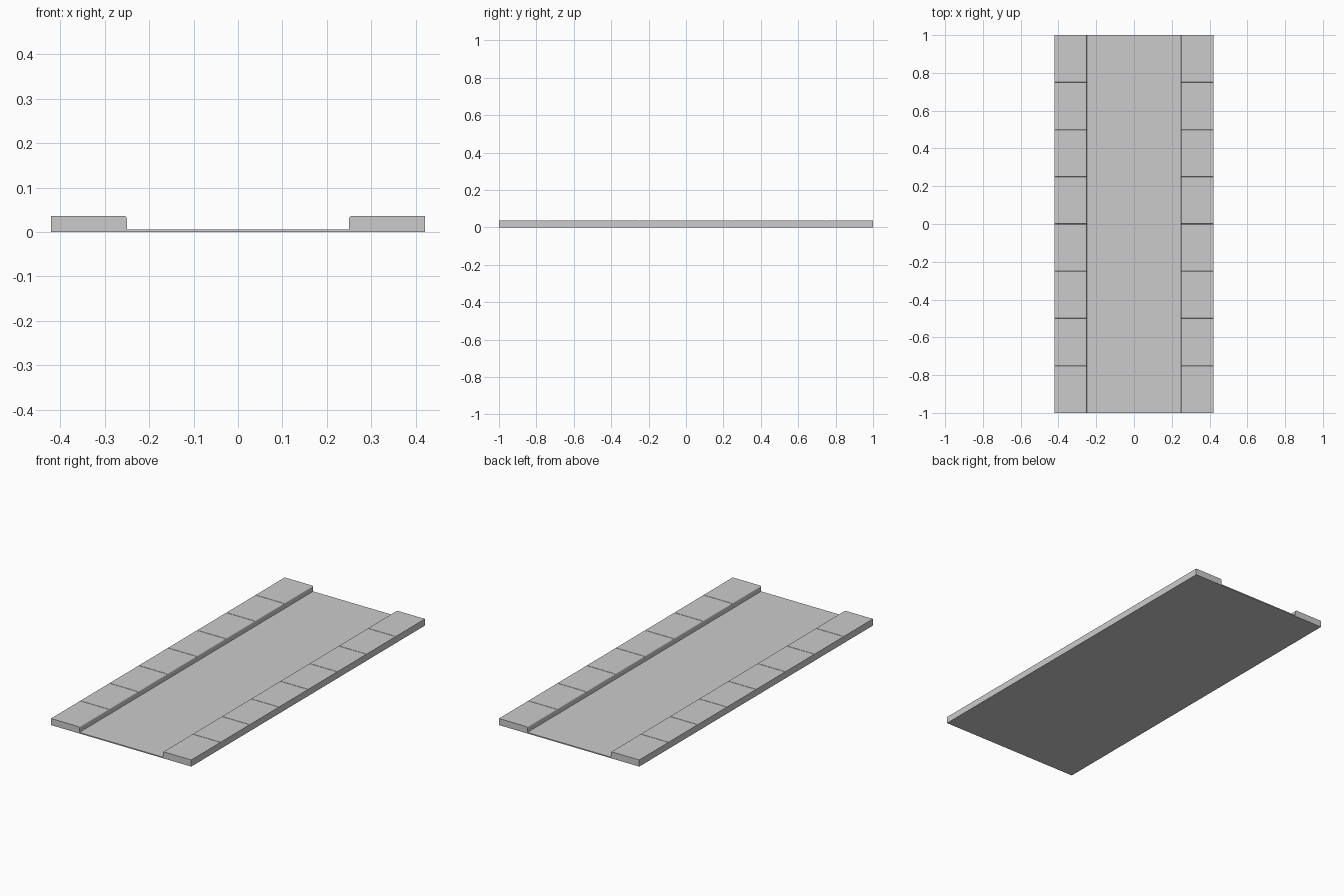
import bpy, bmesh, math

if "Cube" in bpy.data.objects:
    bpy.data.objects.remove(bpy.data.objects["Cube"])

HALF_L, HALF_W, KERB_X = 1.0, 0.42, 0.25
ROAD_Z, WALK_Z = 0.006, 0.036
SLABS, GROOVE, R = 8, 0.0015, 0.006


def loft(name, sections):
    """Skin a list of closed cross-sections and cap both ends."""
    bm = bmesh.new()
    rings = [[bm.verts.new(p) for p in s] for s in sections]
    for a, b in zip(rings, rings[1:]):
        n = len(a)
        for i in range(n):
            j = (i + 1) % n
            bm.faces.new((a[i], a[j], b[j], b[i]))
    bm.faces.new(rings[0])
    bm.faces.new(rings[-1])
    bmesh.ops.recalc_face_normals(bm, faces=bm.faces)
    me = bpy.data.meshes.new(name)
    bm.to_mesh(me)
    bm.free()
    ob = bpy.data.objects.new(name, me)
    bpy.context.collection.objects.link(ob)
    return ob


def pavement_profile(side, y, drop):
    """Pavement section with a rounded kerb edge facing the road."""
    pts = [(HALF_W, 0), (HALF_W, WALK_Z - drop)]
    for k in range(4):
        a = math.pi / 2 * (1 + k / 3)
        pts.append((KERB_X + R + R * math.cos(a), WALK_Z - R + R * math.sin(a) - drop))
    pts.append((KERB_X, 0))
    return [(side * x, y, z) for x, z in pts]


# road surface
loft("road", [[(-KERB_X, y, 0), (KERB_X, y, 0), (KERB_X, y, ROAD_Z), (-KERB_X, y, ROAD_Z)]
              for y in (-HALF_L, HALF_L)])

# pavements with thin joints between the slabs
stations = [(-HALF_L, 0)]
for i in range(1, SLABS):
    y = -HALF_L + 2 * HALF_L * i / SLABS
    stations += [(y - GROOVE, 0), (y, 0.002), (y + GROOVE, 0)]
stations.append((HALF_L, 0))
for name, side in (("pavement_left", -1), ("pavement_right", 1)):
    loft(name, [pavement_profile(side, y, d) for y, d in stations])
